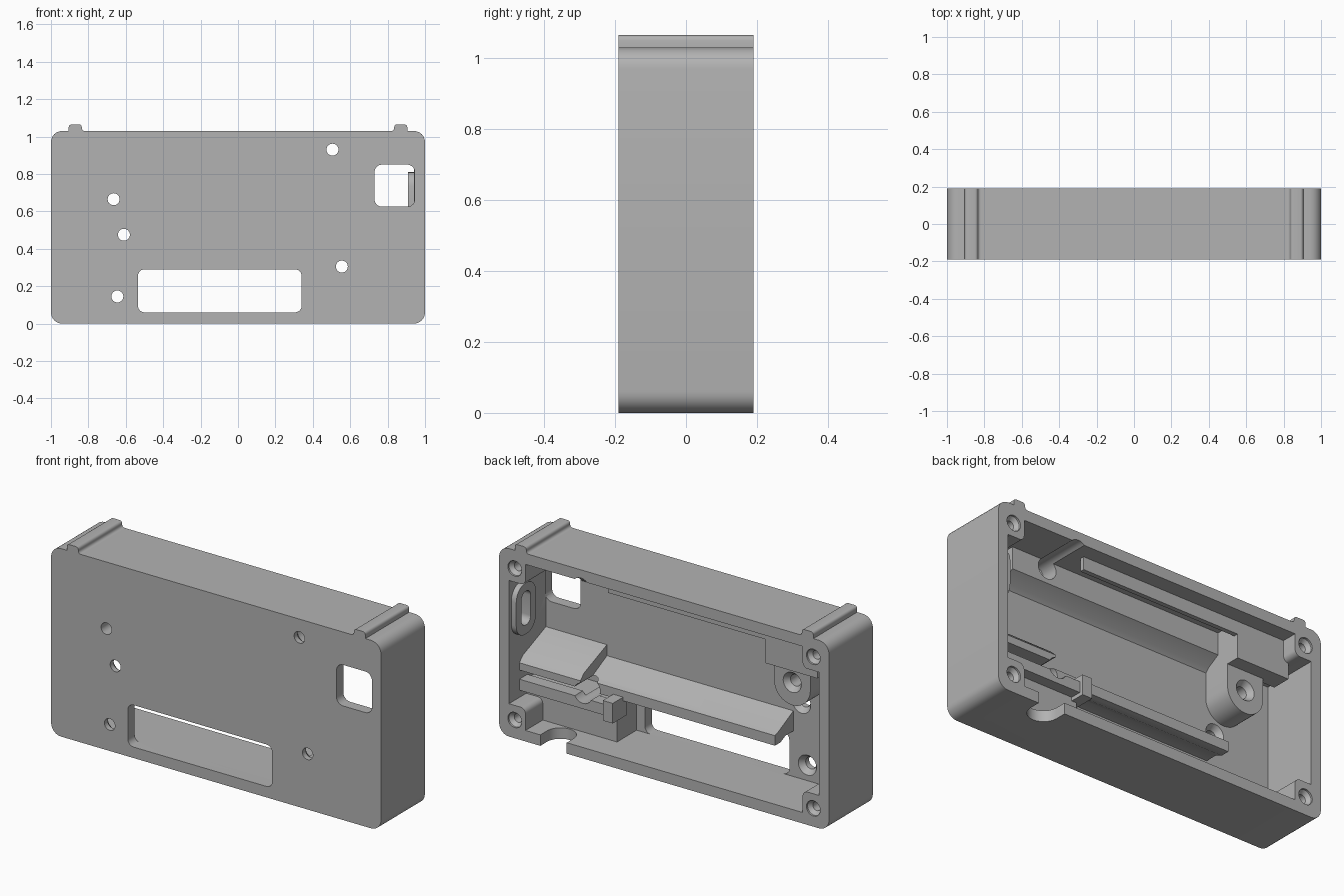
import bpy
import bmesh
from math import cos, sin, pi, radians

if "Cube" in bpy.data.objects:
    bpy.data.objects.remove(bpy.data.objects["Cube"], do_unlink=True)

grey = bpy.data.materials.new("plain grey")
grey.use_nodes = True
GREY = (0.45, 0.45, 0.45, 1)
grey.diffuse_color = GREY
grey.node_tree.nodes["Principled BSDF"].inputs["Base Color"].default_value = GREY

FRONT, INNER, BACK = -0.19, -0.13, 0.19
TOP = 1.03


def arc(cx, cy, r, start, end, steps):
    angles = [radians(start + (end - start) * i / steps) for i in range(steps + 1)]
    return [(cx + r * cos(a), cy + r * sin(a)) for a in angles]


def rounded(x0, x1, z0, z1, r, steps=6):
    """Outline of a rectangle with rounded corners."""
    pts = []
    for cx, cz, a in ((x1 - r, z1 - r, 0), (x0 + r, z1 - r, 90),
                      (x0 + r, z0 + r, 180), (x1 - r, z0 + r, 270)):
        pts += arc(cx, cz, r, a, a + 90, steps)
    return pts


def rect(x0, x1, z0, z1):
    return [(x0, z0), (x1, z0), (x1, z1), (x0, z1)]


def loft(name, rings):
    """Solid through matching closed rings of points."""
    bm = bmesh.new()
    loops = [[bm.verts.new(p) for p in ring] for ring in rings]
    n = len(loops[0])
    for lo, hi in zip(loops, loops[1:]):
        for i in range(n):
            j = (i + 1) % n
            bm.faces.new((lo[i], lo[j], hi[j], hi[i]))
    bm.faces.new(loops[0])
    bm.faces.new(loops[-1])
    bmesh.ops.recalc_face_normals(bm, faces=bm.faces)
    mesh = bpy.data.meshes.new(name)
    bm.to_mesh(mesh)
    bm.free()
    mesh.materials.append(grey)
    obj = bpy.data.objects.new(name, mesh)
    bpy.context.collection.objects.link(obj)
    return obj


def prism(name, outline, a, b, axis="y"):
    """Outline extruded along y (x,z points), x (y,z points) or z (x,y points)."""
    place = {"y": lambda p, t: (p[0], t, p[1]),
             "x": lambda p, t: (t, p[0], p[1]),
             "z": lambda p, t: (p[0], p[1], t)}[axis]
    return loft(name, [[place(p, t) for p in outline] for t in (a, b)])


def turned(name, x, z, profile):
    """Round solid about a y axis from (y, radius) steps."""
    return loft(name, [[(px, y, pz) for px, pz in arc(x, z, r, 0, 345, 23)]
                       for y, r in profile])


def boolean(obj, tools, operation):
    bpy.context.view_layer.objects.active = obj
    for tool in tools:
        mod = obj.modifiers.new("shape", "BOOLEAN")
        mod.operation = operation
        mod.solver = "EXACT"
        mod.object = tool
        bpy.ops.object.modifier_apply(modifier=mod.name)
    for tool in tools:
        bpy.data.objects.remove(tool, do_unlink=True)


# Outer shell, hollow and open at the back
case = prism("case_shell", rounded(-1, 1, 0, TOP, 0.06), FRONT, BACK)
cavity = prism("cavity", rounded(-0.94, 0.94, 0.06, 0.97, 0.02), INNER, 0.3)
boolean(case, [cavity], "DIFFERENCE")

solids = []

# Ridges across the top, with rounded shoulders
for side in (-1, 1):
    outline = [(0.815, 1.0), (0.815, TOP)] + arc(0.82, 1.045, 0.015, -90, 0, 4)
    outline += arc(0.85, 1.05, 0.015, 180, 90, 4) + arc(0.89, 1.05, 0.015, 90, 0, 4)
    outline += [(0.905, 1.0)]
    solids.append(prism("ridge", [(side * x, z) for x, z in outline], FRONT, BACK))

# Screw posts in the four corners
for side in (-1, 1):
    for z0, z1 in ((0.03, 0.18), (0.855, 1.0)):
        outline = rounded(0.84, 0.97, z0, z1, 0.03)
        solids.append(prism("corner_post", [(side * x, z) for x, z in outline], -0.16, BACK))

# Sloped shelf above the long opening, wider on the left
solids.append(prism("shelf", [(-0.16, 0.44), (-0.13, 0.42), (0.0, 0.355), (0.03, 0.345),
                              (0.03, 0.29), (-0.02, 0.29), (-0.06, 0.31), (-0.16, 0.31)],
                    -0.56, 0.6, "x"))
solids.append(prism("wide_shelf", [(-0.16, 0.50), (-0.13, 0.48), (0.07, 0.40), (0.1, 0.37),
                                   (0.1, 0.33), (-0.16, 0.33)], 0.57, 0.97, "x"))

# Lower guide rail, its bracket and the support next to the opening
solids.append(prism("guide_rail", rect(0.03, 0.1, 0.22, 0.28), 0.37, 0.97, "x"))
solids.append(prism("guide_web", rect(-0.16, 0.04, 0.03, 0.26), 0.39, 0.97, "x"))
solids.append(prism("guide_fork", rect(0.0, 0.12, 0.2, 0.31), 0.36, 0.42, "x"))

# Stepped ledge and rib under the top wall
solids.append(prism("top_ledge", [(-0.16, 0.79), (-0.13, 0.79), (-0.11, 0.81), (-0.04, 0.85),
                                  (-0.04, 1.0), (-0.16, 1.0)], -0.6, 0.72, "x"))
solids.append(prism("top_rib", rect(0.08, 0.105, 0.9, 1.0), -0.6, 0.4, "x"))

# Standoff hanging from the top wall
standoff = [(-0.555, 1.0), (-0.775, 1.0)] + arc(-0.665, 0.65, 0.11, 180, 360, 16)
solids.append(prism("standoff", standoff, -0.16, 0.03))
solids.append(prism("standoff_tab", rect(-0.87, -0.555, 0.77, 1.0), 0.0, 0.105))

# Raised slot frame on the left wall
solids.append(prism("slot_frame", rounded(0.0, 0.17, 0.53, 0.81, 0.075), 0.91, 0.97, "x"))

boolean(case, solids, "UNION")

cuts = []

# Openings through the front wall
cuts.append(prism("long_opening", rounded(-0.535, 0.34, 0.06, 0.29, 0.035), -0.3, -0.1))
cuts.append(prism("square_opening", rounded(0.73, 0.945, 0.625, 0.85, 0.04), -0.3, -0.125))
cuts.append(prism("slot", rounded(0.045, 0.125, 0.58, 0.765, 0.038), 0.85, 0.965, "x"))

# Front screw holes: through hole, cone, then screwdriver access
for x, z, seat in ((0.505, 0.93, -0.13), (0.555, 0.305, -0.13), (-0.61, 0.475, -0.13),
                   (-0.645, 0.145, -0.13), (-0.665, 0.665, 0.03)):
    wide = 0.055
    cuts.append(turned("screw_hole", x, z, [(-0.3, 0.032), (seat - 0.03, 0.032),
                                            (seat, wide), (0.3, wide)]))

# Blind holes in the corner posts
for x in (-0.905, 0.905):
    for z in (0.1, 0.93):
        cuts.append(turned("post_hole", x, z, [(-0.02, 0.024), (0.16, 0.024),
                                               (0.18, 0.042), (0.25, 0.042)]))

# Cable notch in the bottom wall
notch = [(0.75, 0.3), (0.75, 0.13)] + arc(0.67, 0.13, 0.08, 0, -180, 12) + [(0.59, 0.3)]
cuts.append(prism("cable_notch", notch, -0.1, 0.15, "z"))

boolean(case, cuts, "DIFFERENCE")

# Smooth the curved corners, keep the edges crisp
bpy.ops.object.select_all(action="DESELECT")
case.select_set(True)
bpy.context.view_layer.objects.active = case
bpy.ops.object.shade_smooth_by_angle(angle=radians(30))
